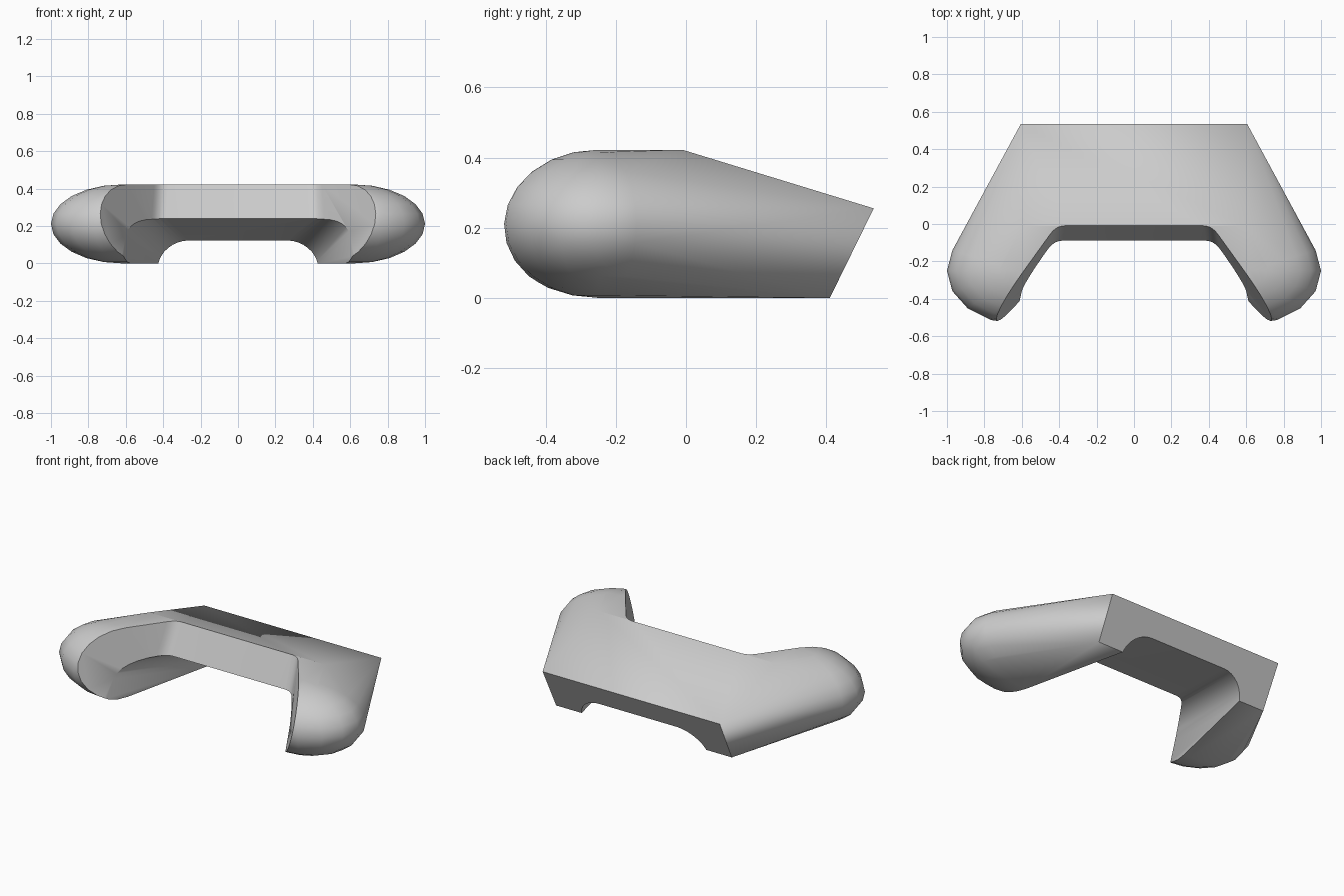
import bpy, bmesh, math
from mathutils import Matrix

if "Cube" in bpy.data.objects:
    bpy.data.objects.remove(bpy.data.objects["Cube"], do_unlink=True)

GREY = (0.6, 0.6, 0.6, 1)
grey = bpy.data.materials.new("plain grey")
grey.use_nodes = True
grey.diffuse_color = GREY
grey.node_tree.nodes["Principled BSDF"].inputs["Base Color"].default_value = GREY


def make_object(name, bm):
    bmesh.ops.recalc_face_normals(bm, faces=bm.faces)
    mesh = bpy.data.meshes.new(name)
    bm.to_mesh(mesh)
    bm.free()
    mesh.materials.append(grey)
    obj = bpy.data.objects.new(name, mesh)
    bpy.context.collection.objects.link(obj)
    return obj


def loft(name, start, end):
    """Solid between two matching closed sections."""
    bm = bmesh.new()
    a, b = ([bm.verts.new(p) for p in ring] for ring in (start, end))
    n = len(a)
    bm.faces.new(a)
    bm.faces.new(b[::-1])
    for i in range(n):
        j = (i + 1) % n
        bm.faces.new((a[j], a[i], b[i], b[j]))
    return make_object(name, bm)


# Body: a wedge-shaped back wrapped together with two rounded arm ends
bm = bmesh.new()
for side in (-1, 1):
    for x, y, z in ((0.605, 0.535, 0.255), (0.6, 0.41, 0), (0.6, -0.01, 0.422)):
        bm.verts.new((side * x, y, z))
    place = Matrix.Translation((side * 0.62, -0.25, 0.211)) @ Matrix.Diagonal((0.38, 0.285, 0.211, 1))
    bmesh.ops.create_uvsphere(bm, u_segments=16, v_segments=12, radius=1, matrix=place)
bmesh.ops.delete(bm, geom=bm.edges[:], context='EDGES_FACES')
hull = bmesh.ops.convex_hull(bm, input=bm.verts[:])
bmesh.ops.delete(bm, geom=[v for v in bm.verts if not v.link_faces], context='VERTS')
bmesh.ops.dissolve_limit(bm, angle_limit=0.01, verts=bm.verts[:], edges=bm.edges[:])
body = make_object("body", bm)


# Front notch: leaning trapezoid with rounded inner corners
def notch_section(z):
    drop = 0.42 - z
    back = -0.01 - 0.44 * drop

    def wall_x(y):
        return 0.43 + (-0.03 - 0.34 * drop - y) / 1.387

    corner = wall_x(back)
    r = 0.045
    end = (wall_x(back - r), back - r)
    half = [(wall_x(-1), -1)]
    for i in range(6):
        t = i / 5
        x = (1 - t) ** 2 * end[0] + 2 * t * (1 - t) * corner + t * t * (corner - r)
        half.append((x, back - r * (1 - t) ** 2))
    return [(x, y, z) for x, y in half] + [(-x, y, z) for x, y in reversed(half)]


notch = loft("notch_cutter", notch_section(0.55), notch_section(-0.1))


# Underside channel: sloping ceiling, narrowing to the back, filleted sides
def channel_section(y):
    top = 0.24 - 0.21 * (y + 0.09)
    wall = 0.42 + 0.225 * (0.44 - y)
    r = 0.15
    half = [(wall, -0.3)]
    for i in range(9):
        a = math.pi / 2 * i / 8
        half.append((wall - r + r * math.cos(a), top - r + r * math.sin(a)))
    return [(x, y, z) for x, z in half] + [(-x, y, z) for x, z in reversed(half)]


channel = loft("channel_cutter", channel_section(-0.7), channel_section(0.7))

# Carve the body
for cutter in (notch, channel):
    cutter.hide_render = True
    mod = body.modifiers.new("cut", 'BOOLEAN')
    mod.operation = 'DIFFERENCE'
    mod.solver = 'EXACT'
    mod.object = cutter
bpy.context.view_layer.update()
carved = bpy.data.meshes.new_from_object(body.evaluated_get(bpy.context.evaluated_depsgraph_get()))
body.modifiers.clear()
body.data = carved
for cutter in (notch, channel):
    bpy.data.objects.remove(cutter, do_unlink=True)

bpy.ops.object.select_all(action='DESELECT')
body.select_set(True)
bpy.context.view_layer.objects.active = body
bpy.ops.object.shade_smooth_by_angle(angle=math.radians(30))
